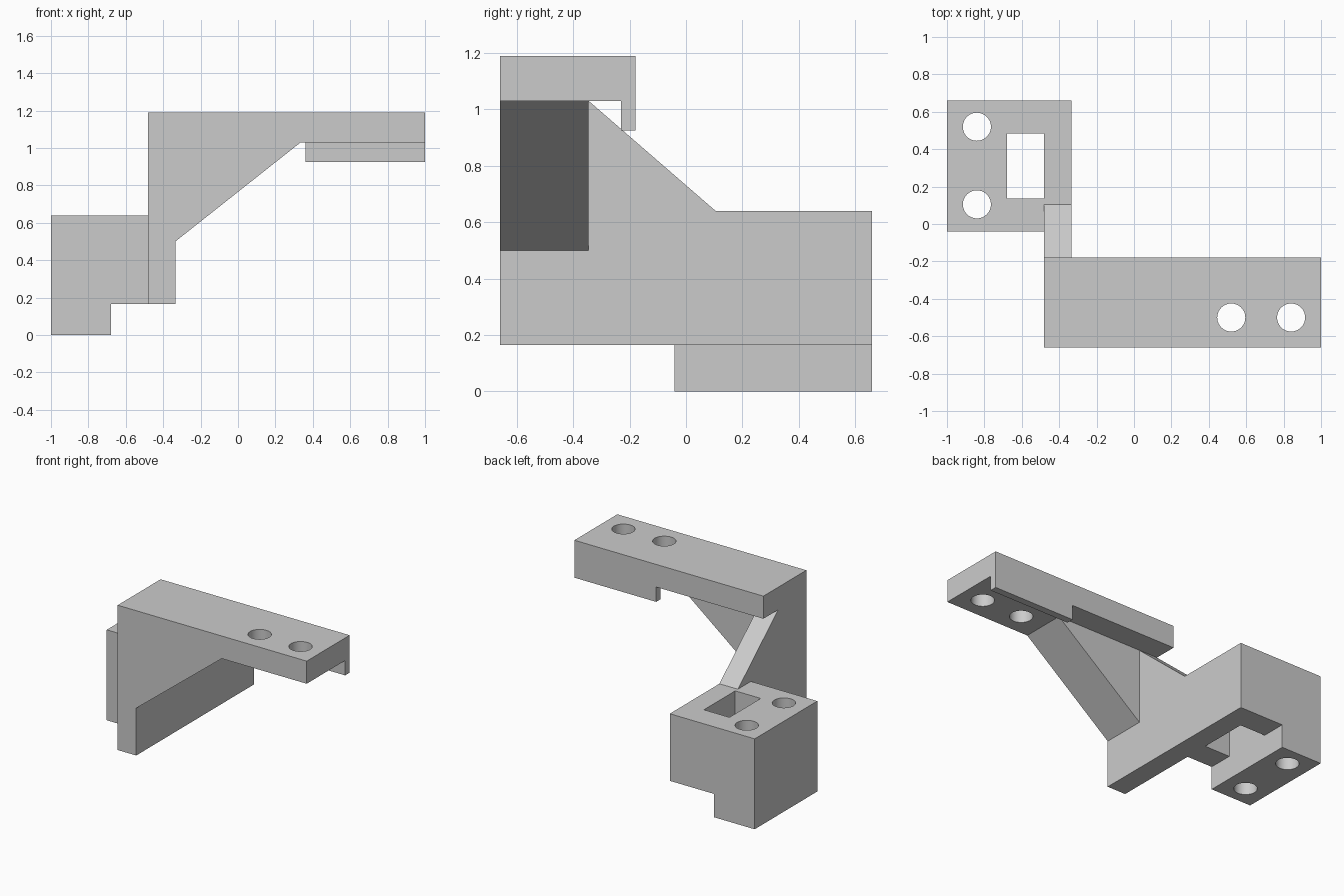
import bpy
import bmesh
from mathutils import Vector

cube = bpy.data.objects.get("Cube")
if cube:
    bpy.data.objects.remove(cube, do_unlink=True)

grey = bpy.data.materials.new("plain_grey")
grey.use_nodes = True
GREY = (0.6, 0.6, 0.6, 1)
grey.diffuse_color = GREY
grey.node_tree.nodes["Principled BSDF"].inputs["Base Color"].default_value = GREY


def prism(name, outline, direction):
    """Extrude a planar outline of 3D points along a direction."""
    bm = bmesh.new()
    face = bm.faces.new([bm.verts.new(p) for p in outline])
    ext = bmesh.ops.extrude_face_region(bm, geom=[face], use_keep_orig=True)
    moved = [g for g in ext["geom"] if isinstance(g, bmesh.types.BMVert)]
    bmesh.ops.translate(bm, verts=moved, vec=Vector(direction))
    bmesh.ops.recalc_face_normals(bm, faces=bm.faces)
    mesh = bpy.data.meshes.new(name)
    bm.to_mesh(mesh)
    bm.free()
    mesh.materials.append(grey)
    obj = bpy.data.objects.new(name, mesh)
    bpy.context.collection.objects.link(obj)
    return obj


def box(name, x, y, z):
    outline = [(x[0], y[0], z[0]), (x[1], y[0], z[0]),
               (x[1], y[1], z[0]), (x[0], y[1], z[0])]
    return prism(name, outline, (0, 0, z[1] - z[0]))


def drill(obj, centres, radius=0.075):
    """Cut vertical round holes right through a part."""
    for cx, cy in centres:
        bpy.ops.mesh.primitive_cylinder_add(vertices=48, radius=radius, depth=4,
                                            location=(cx, cy, 0.5))
        cutter = bpy.context.object
        cutter.hide_render = True
        cutter.data.materials.append(grey)
        mod = obj.modifiers.new("hole", 'BOOLEAN')
        mod.operation, mod.solver, mod.object = 'DIFFERENCE', 'EXACT', cutter
        bpy.ops.object.select_all(action='DESELECT')
        bpy.context.view_layer.objects.active = obj
        obj.select_set(True)
        bpy.ops.object.modifier_apply(modifier=mod.name)
        bpy.data.objects.remove(cutter, do_unlink=True)
    bpy.ops.object.shade_smooth_by_angle()


# Shared levels
FRONT, BACK = -0.66, 0.66
WALL_X = (-0.48, -0.335)
BASE, DECK, ARM, TOP = 0.165, 0.64, 1.03, 1.19

# Upright wall with a sloping back edge
wall_side = [(FRONT, BASE), (BACK, BASE), (BACK, DECK),
             (0.105, DECK), (-0.345, ARM), (FRONT, ARM)]
prism("upright_wall", [(WALL_X[0], y, z) for y, z in wall_side],
      (WALL_X[1] - WALL_X[0], 0, 0))

# Top arm with two bolt holes and a lip under its back edge
arm = box("top_arm", (WALL_X[0], 1), (FRONT, -0.18), (ARM, TOP))
drill(arm, [(0.52, -0.5), (0.84, -0.5)])
box("arm_lip", (0.36, 1), (-0.23, -0.18), (0.925, ARM))

# Solid gusset bracing the arm against the wall
gusset = [(WALL_X[1], 0.5), (0.335, ARM), (WALL_X[1], ARM)]
prism("gusset", [(x, FRONT, z) for x, z in gusset], (0, 0.315, 0))

# Mounting foot with two bolt holes
foot = box("mounting_foot", (-1, -0.68), (-0.04, BACK), (0, DECK))
drill(foot, [(-0.84, 0.52), (-0.84, 0.105)])

# Two bridges joining foot and wall, leaving the square opening between them
for name, y in (("front_bridge", (-0.04, 0.135)), ("back_bridge", (0.485, BACK))):
    box(name, (-0.68, WALL_X[0]), y, (BASE, DECK))
